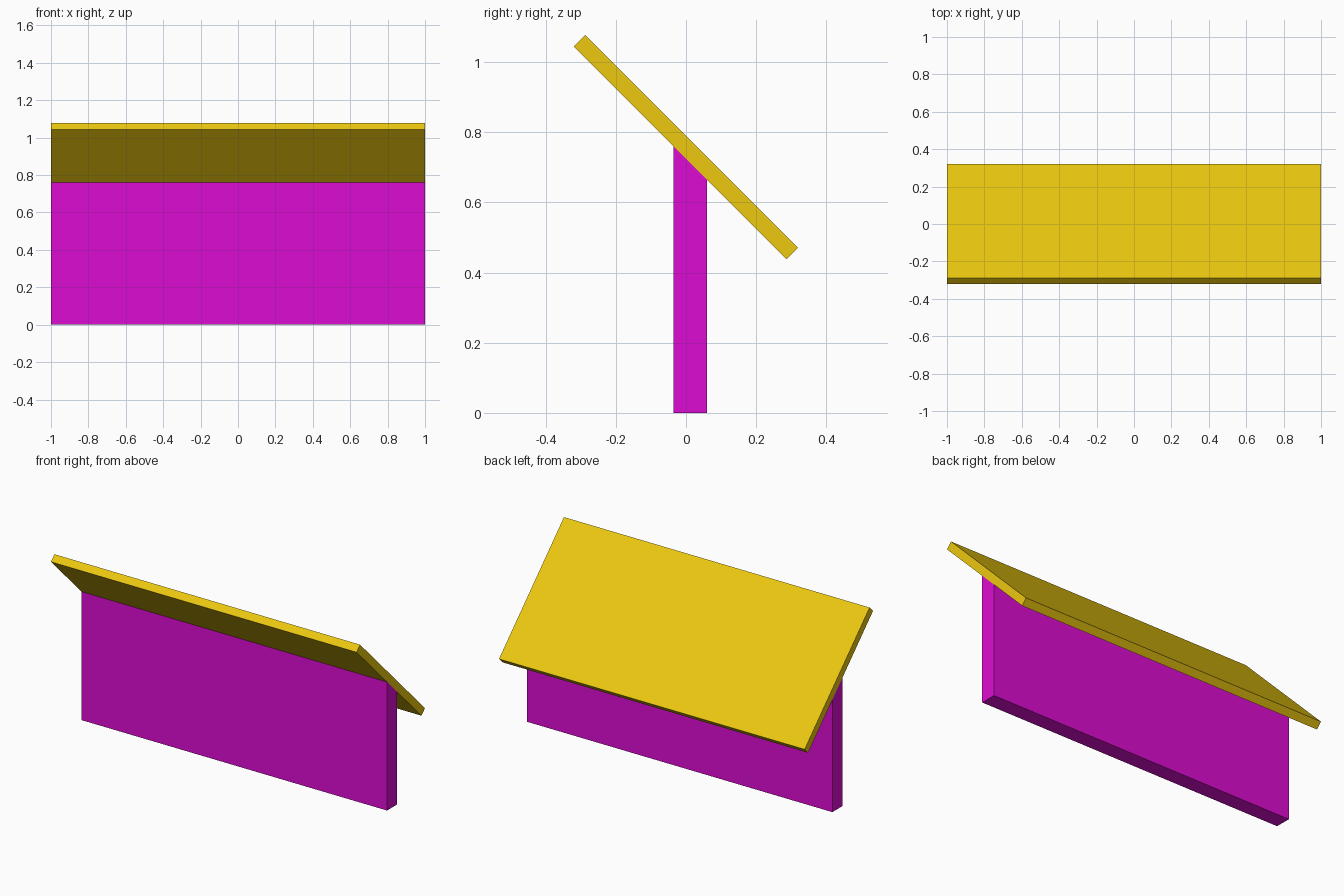
import bpy, bmesh

if "Cube" in bpy.data.objects:
    bpy.data.objects.remove(bpy.data.objects["Cube"])


def material(name, color):
    mat = bpy.data.materials.new(name)
    mat.diffuse_color = (*color, 1)
    mat.use_nodes = True
    mat.node_tree.nodes["Principled BSDF"].inputs["Base Color"].default_value = mat.diffuse_color
    return mat


def extrude_profile(name, profile, mat, half_length=1.0):
    """Sweep a closed (y, z) profile along x, centred on x = 0."""
    bm = bmesh.new()
    face = bm.faces.new([bm.verts.new((-half_length, y, z)) for y, z in profile])
    swept = bmesh.ops.extrude_face_region(bm, geom=[face])
    verts = [g for g in swept["geom"] if isinstance(g, bmesh.types.BMVert)]
    bmesh.ops.translate(bm, verts=verts, vec=(2 * half_length, 0, 0))
    bmesh.ops.recalc_face_normals(bm, faces=bm.faces)
    mesh = bpy.data.meshes.new(name)
    bm.to_mesh(mesh)
    bm.free()
    mesh.materials.append(mat)
    obj = bpy.data.objects.new(name, mesh)
    bpy.context.collection.objects.link(obj)
    return obj


# The slab underside lies on the plane y + z = under
under = 0.725
wall_front, wall_back = -0.035, 0.06

# Upright wall, its top cut to the slope of the slab
extrude_profile("wall", [(wall_front, 0), (wall_back, 0),
                         (wall_back, under - wall_back),
                         (wall_front, under - wall_front)],
                material("magenta", (0.72, 0.004, 0.65)))

# Tilted slab at 45 degrees, high at the front
low, high, step = 0.287, -0.32, 0.0325
extrude_profile("sloped_slab", [(high, under - high), (low, under - low),
                                (low + step, under - low + step),
                                (high + step, under - high + step)],
                material("yellow", (0.84, 0.58, 0.005)))
